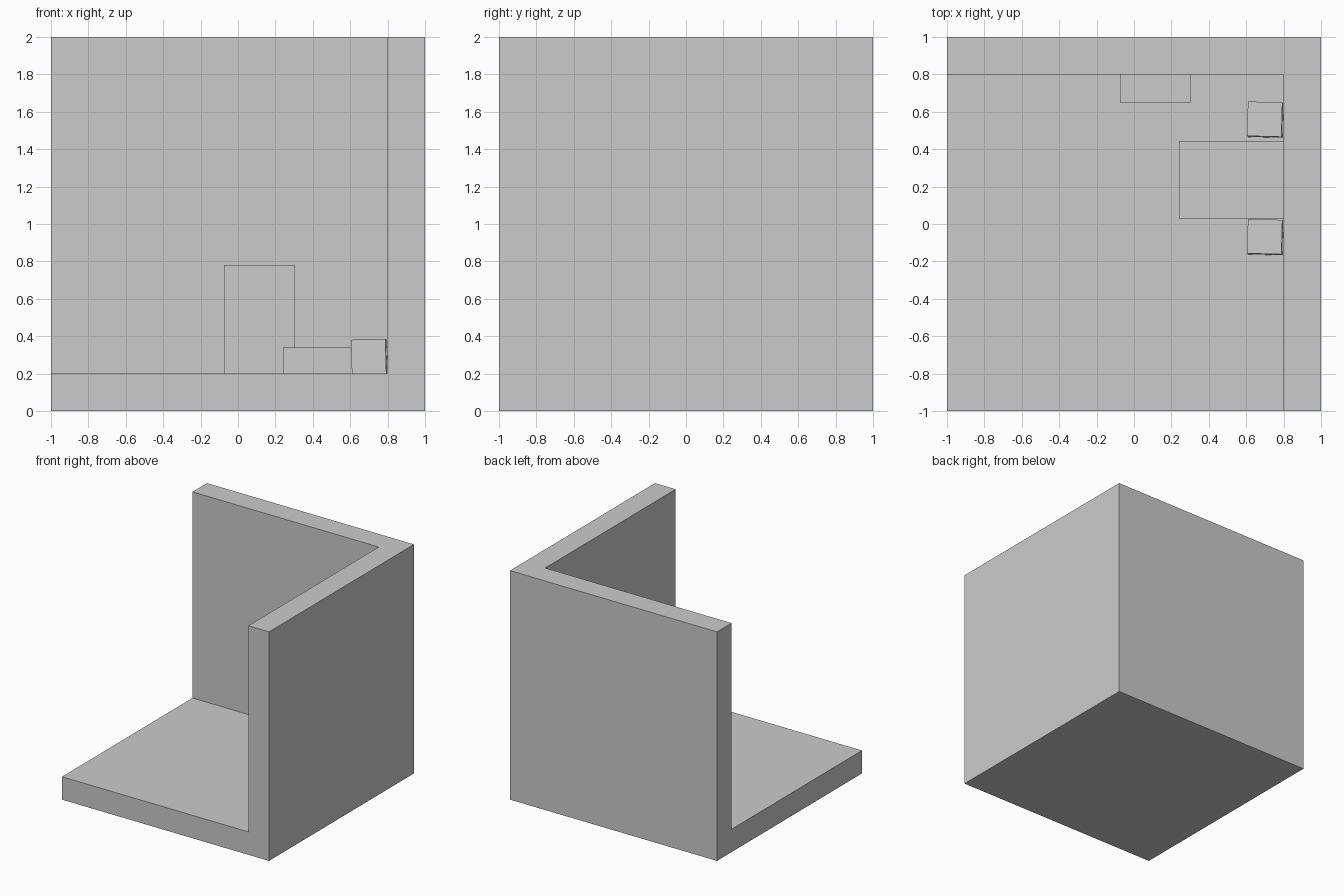
import bpy
from math import radians

if "Cube" in bpy.data.objects:
    bpy.data.objects.remove(bpy.data.objects["Cube"])


def box(name, lo, hi, rot=(0, 0, 0)):
    """Box between two corners, optionally tilted about its centre (degrees)."""
    centre = [(a + b) / 2 for a, b in zip(lo, hi)]
    bpy.ops.mesh.primitive_cube_add(size=1, location=centre,
                                    rotation=[radians(r) for r in rot])
    ob = bpy.context.object
    ob.name = name
    ob.dimensions = [b - a for a, b in zip(lo, hi)]
    bpy.ops.object.transform_apply(location=False, rotation=False, scale=True)
    return ob


# Room shell: solid block with the open interior carved out, leaving floor and two walls
room = box("room_shell", (-1, -1, 0), (1, 1, 2))
cutter = box("room_cutter", (-1.5, -1.5, 0.2), (0.8, 0.8, 2.5))
cut = room.modifiers.new("interior", 'BOOLEAN')
cut.operation = 'DIFFERENCE'
cut.solver = 'EXACT'
cut.object = cutter
bpy.context.view_layer.objects.active = room
bpy.ops.object.modifier_apply(modifier=cut.name)
bpy.data.objects.remove(cutter)

# Bed against the right wall
box("bed", (0.24, 0.03, 0.2), (0.8, 0.445, 0.34))

# Wardrobe against the back wall
box("wardrobe", (-0.075, 0.65, 0.2), (0.305, 0.8, 0.78))

# Slightly crooked nightstands on both sides of the bed
for side, y in (("front", -0.07), ("back", 0.558)):
    box(f"nightstand_{side}", (0.609, y - 0.092, 0.197), (0.793, y + 0.092, 0.381),
        rot=(-1.5, -1.5, -1.5))
